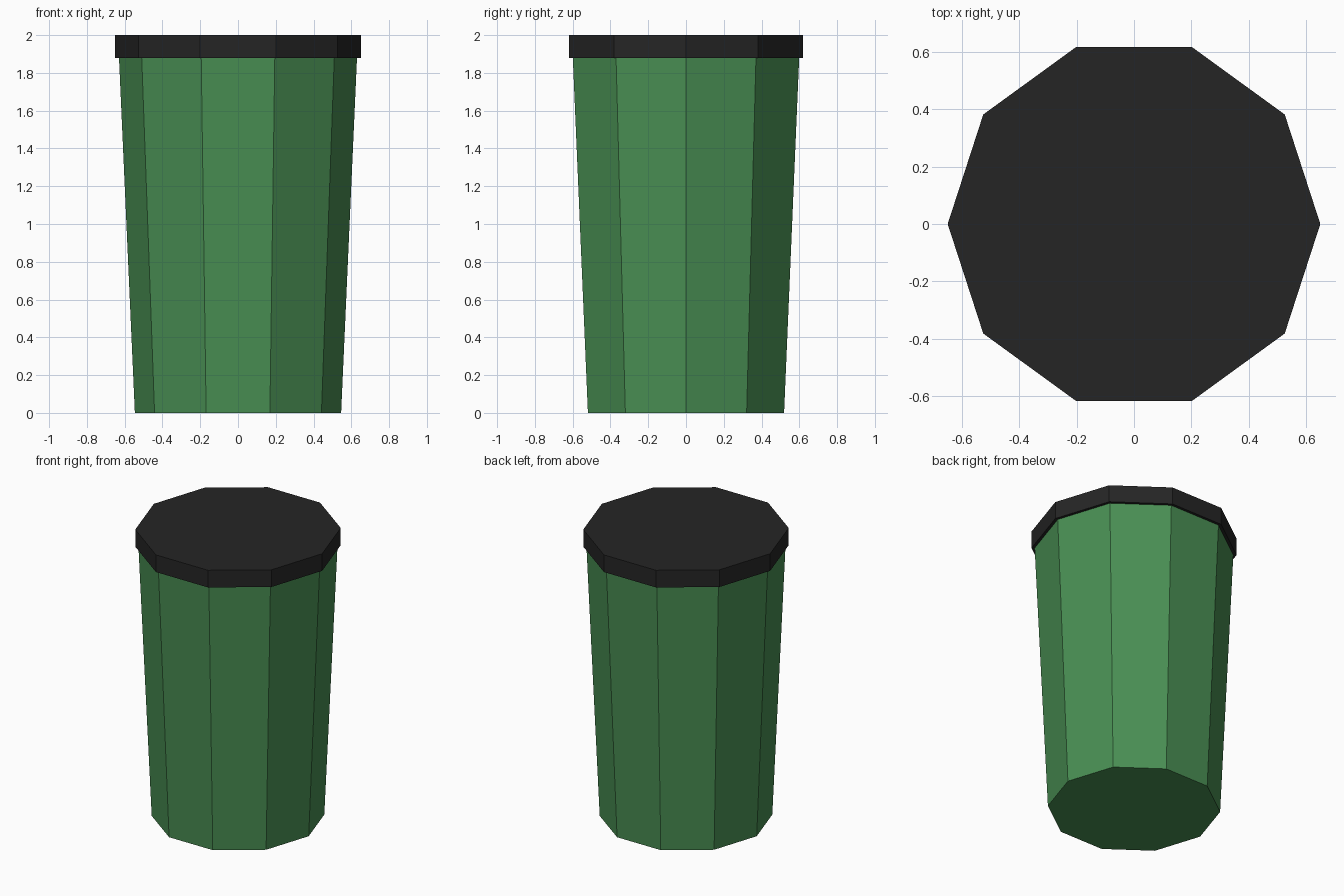
import bpy, bmesh, math

if "Cube" in bpy.data.objects:
    bpy.data.objects.remove(bpy.data.objects["Cube"])

SIDES = 10


def material(name, rgb):
    mat = bpy.data.materials.new(name)
    mat.diffuse_color = (*rgb, 1.0)
    mat.use_nodes = True
    mat.node_tree.nodes["Principled BSDF"].inputs["Base Color"].default_value = mat.diffuse_color
    return mat


def prism(name, r_bottom, r_top, z_bottom, z_top, mat):
    """Closed ten-sided prism or frustum with a corner on the x axis."""
    bm = bmesh.new()
    rings = []
    for r, z in ((r_bottom, z_bottom), (r_top, z_top)):
        angles = [2 * math.pi * i / SIDES for i in range(SIDES)]
        rings.append([bm.verts.new((r * math.cos(a), r * math.sin(a), z)) for a in angles])
    low, high = rings
    bm.faces.new(low[::-1])
    bm.faces.new(high)
    for i in range(SIDES):
        j = (i + 1) % SIDES
        bm.faces.new((low[i], low[j], high[j], high[i]))
    mesh = bpy.data.meshes.new(name)
    bm.to_mesh(mesh)
    bm.free()
    mesh.materials.append(mat)
    obj = bpy.data.objects.new(name, mesh)
    bpy.context.collection.objects.link(obj)
    return obj


green = material("green", (0.067, 0.275, 0.087))
black = material("soft black", (0.0185, 0.0185, 0.0185))

# Tapered bin body
prism("bin_body", 0.546, 0.63, 0.0, 1.88, green)
# Overhanging flat lid
prism("bin_lid", 0.65, 0.65, 1.88, 2.0, black)
